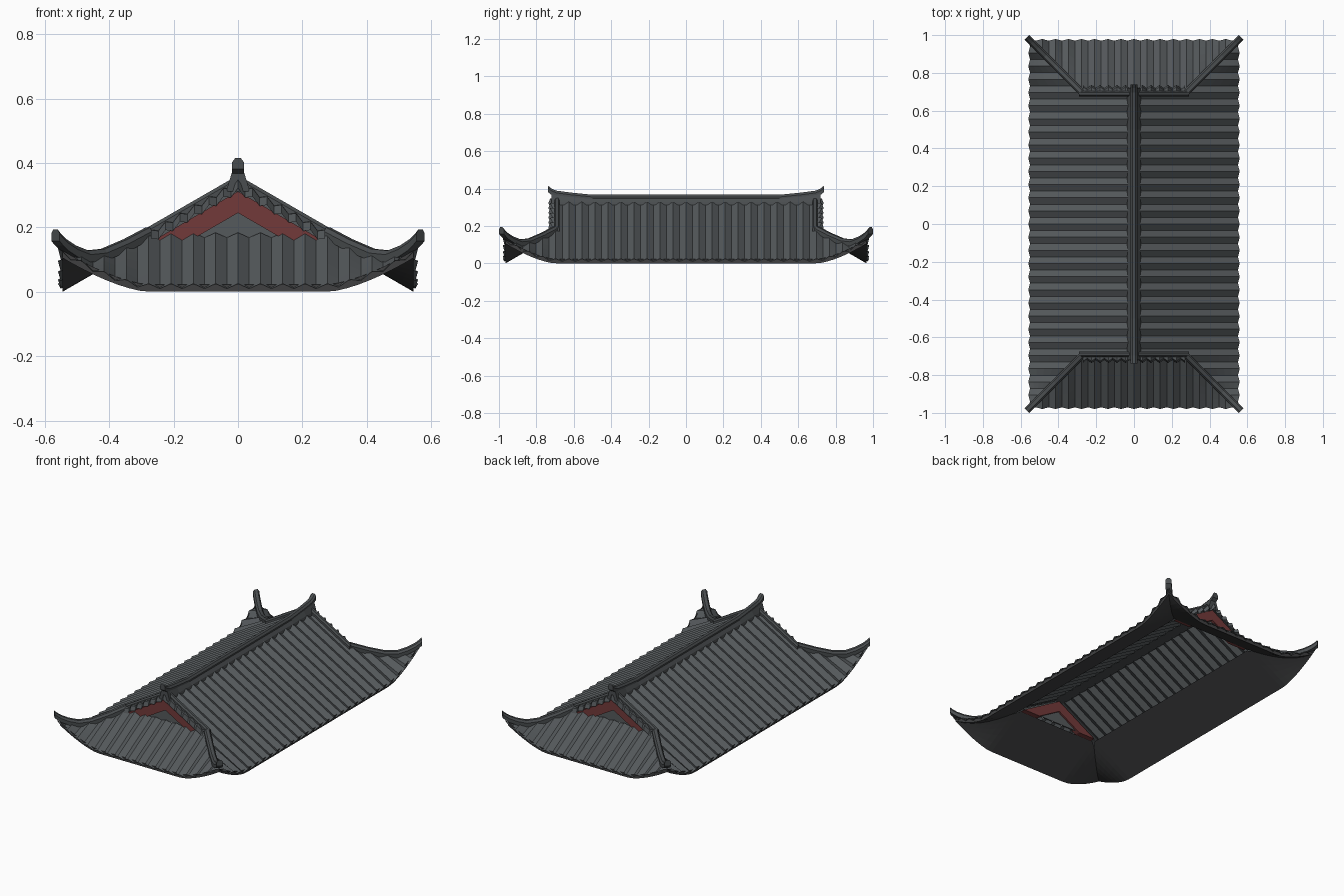
import bpy, bmesh
from mathutils import Vector

cube = bpy.data.objects.get("Cube")
if cube:
    bpy.data.objects.remove(cube, do_unlink=True)

HALF_X, HALF_Y = 0.28, 0.70      # where the skirt roof begins
RUN = 0.275                      # horizontal depth of the skirt
BREAK_Z, PITCH = 0.176, 0.577    # height at the skirt's top, slope
PLEAT = 0.009                    # tile corrugation depth


def material(name, rgb):
    m = bpy.data.materials.new(name)
    m.use_nodes = True
    m.diffuse_color = (*rgb, 1)
    bsdf = m.node_tree.nodes["Principled BSDF"]
    bsdf.inputs["Base Color"].default_value = (*rgb, 1)
    bsdf.inputs["Roughness"].default_value = 0.8
    return m


TILE = material("slate tile grey", (0.09, 0.10, 0.106))
RIDGE = material("ridge grey", (0.068, 0.075, 0.079))
SOFFIT = material("dark soffit", (0.05, 0.051, 0.053))
RED = material("gable red", (0.17, 0.042, 0.042))


def finish(name, bm, mat, facing=0):
    """facing: 1 turns an open sheet up, -1 down, 0 means a closed solid"""
    bmesh.ops.remove_doubles(bm, verts=bm.verts, dist=0.0005)
    bmesh.ops.recalc_face_normals(bm, faces=bm.faces)
    bm.normal_update()
    if facing and sum(f.normal.z * f.calc_area() for f in bm.faces) * facing < 0:
        bmesh.ops.reverse_faces(bm, faces=bm.faces)
    mesh = bpy.data.meshes.new(name)
    bm.to_mesh(mesh)
    bm.free()
    mesh.materials.append(mat)
    ob = bpy.data.objects.new(name, mesh)
    bpy.context.collection.objects.link(ob)
    return ob


def loft(name, rows, mat, facing=0, closed=False):
    """Skin a list of equal point rows; closed rows make a capped tube."""
    bm = bmesh.new()
    grid = [[bm.verts.new(p) for p in row] for row in rows]
    n = len(rows[0])
    for a, b in zip(grid, grid[1:]):
        for j in range(n if closed else n - 1):
            k = (j + 1) % n
            bm.faces.new((a[j], a[k], b[k], b[j]))
    if closed:
        bm.faces.new(grid[0])
        bm.faces.new(grid[-1])
    return finish(name, bm, mat, facing)


def slope_z(e, u=0.0):
    """Roof height at outward distance e, with the upswept corners."""
    v = max(e, 0) / RUN
    return BREAK_Z - PITCH * e + 0.11 * u ** 1.5 * v ** 1.3


def place(is_side, s, e, t, z):
    return (s * (HALF_X + e), t, z) if is_side else (t, s * (HALF_Y + e), z)


def skirt(name, is_side, s, run, mat, pleat, drop=0.0):
    half = HALF_Y if is_side else HALF_X
    n = 28 if is_side else 16
    rows = []
    for i in range(-n, n + 1):
        t = i / n * (half + run)
        u = max(0, abs(t) - half) / run
        a = pleat * (-1) ** i
        row = []
        for k in range(6):
            e = u * run + (1 - u) * run * k / 5
            z = slope_z(e, u) - drop
            row.append(place(is_side, s, e + a * 0.5, t, z + a * 0.866))
        if drop:                                  # fascia lip under the tiles
            row.append(place(is_side, s, run, t, z + drop))
        rows.append(row)
    loft(name, rows, mat, -1 if drop else 1)


# Skirt roof tiles and the flat soffit beneath, on all four sides
for is_side in (True, False):
    for s in (1, -1):
        tag = {(True, 1): "left", (True, -1): "right",
               (False, 1): "back", (False, -1): "front"}[is_side, s]
        skirt("skirt_tiles_" + tag, is_side, s, RUN, TILE, PLEAT)
        skirt("soffit_" + tag, is_side, s, RUN - 0.01, SOFFIT, 0.0, 0.023)

# Upper main slopes, in line with the skirt corrugation
STEP = (HALF_Y + RUN) / 28
for s, tag in ((1, "left"), (-1, "right")):
    rows = []
    for i in range(-20, 21):
        a = PLEAT * (-1) ** i
        rows.append([place(True, s, e + a * 0.5, i * STEP, slope_z(e) + a * 0.866)
                     for e in (-HALF_X + 0.005, 0.0)])
    loft("upper_tiles_" + tag, rows, TILE, 1)


def sweep(name, path, w, h, mat):
    """Run a bevelled ridge-cap section along a path, kept upright."""
    section = [(-1, -1), (1, -1), (1, 0.3), (0.5, 1), (-0.5, 1), (-1, 0.3)]
    pts = [Vector(p) for p in path]
    rows = []
    for i, p in enumerate(pts):
        d = pts[min(i + 1, len(pts) - 1)] - pts[max(i - 1, 0)]
        side = Vector((-d.y, d.x, 0)).normalized()
        rows.append([p + side * (a * w) + Vector((0, 0, b * h)) for a, b in section])
    return loft(name, rows, mat, closed=True)


# Rake ridge down each gable edge, then the upturned hip ridge to the corner
HIP = [(0.0, 0.182), (0.07, 0.145), (0.14, 0.115), (0.19, 0.110),
       (0.23, 0.126), (0.26, 0.146), (0.276, 0.162), (0.287, 0.176)]
for sx, xn in ((1, "left"), (-1, "right")):
    for sy, yn in ((1, "back"), (-1, "front")):
        tag = yn + "_" + xn
        sweep("rake_ridge_" + tag,
              [(0, sy * 0.69, 0.346), (sx * 0.29, sy * 0.69, 0.179)],
              0.014, 0.016, RIDGE)
        sweep("hip_ridge_" + tag,
              [(sx * (HALF_X + e), sy * (HALF_Y + e), z) for e, z in HIP],
              0.018, 0.018, RIDGE)
        # Short verge tiles hanging over the gable
        rows = []
        for i in range(13):
            x = 0.27 * i / 12
            a = 0.008 * (-1) ** i
            z = slope_z(x - HALF_X) + a
            rows.append([(sx * x, sy * 0.685, z + 0.004),
                         (sx * x, sy * (0.718 + a), z + 0.002),
                         (sx * x, sy * (0.728 + a), z - 0.024)])
        loft("verge_tiles_" + tag, rows, TILE, 1)

# Main ridge: flared base and a cap that rises at both ends
CAP = [(0.5, 0.350), (0.62, 0.362), (0.695, 0.372), (0.72, 0.384), (0.738, 0.398)]
ends = [(-y, z) for y, z in reversed(CAP)] + CAP
sweep("main_ridge_cap", [(0, y, z) for y, z in ends], 0.018, 0.017, RIDGE)
rows = []
for y, z in ends[1:-1]:
    rows.append([(-0.036, y, 0.312), (0.036, y, 0.312), (0.032, y, 0.328),
                 (0.015, y, z), (-0.015, y, z), (-0.032, y, 0.328)])
loft("main_ridge_base", rows, RIDGE, closed=True)


def plate(name, outline, y0, y1, mat):
    loft(name, [[(x, y, z) for x, z in outline] for y in (y0, y1)], mat, closed=True)


# Gable walls with red chevron bargeboards
for s, tag in ((1, "back"), (-1, "front")):
    plate("gable_wall_" + tag, [(-0.27, 0.168), (0.27, 0.168), (0, 0.322)],
          s * 0.686, s * 0.692, TILE)
    plate("bargeboard_" + tag,
          [(0, 0.312), (-0.265, 0.158), (-0.15, 0.158),
           (0, 0.245), (0.15, 0.158), (0.265, 0.158)],
          s * 0.675, s * 0.71, RED)
